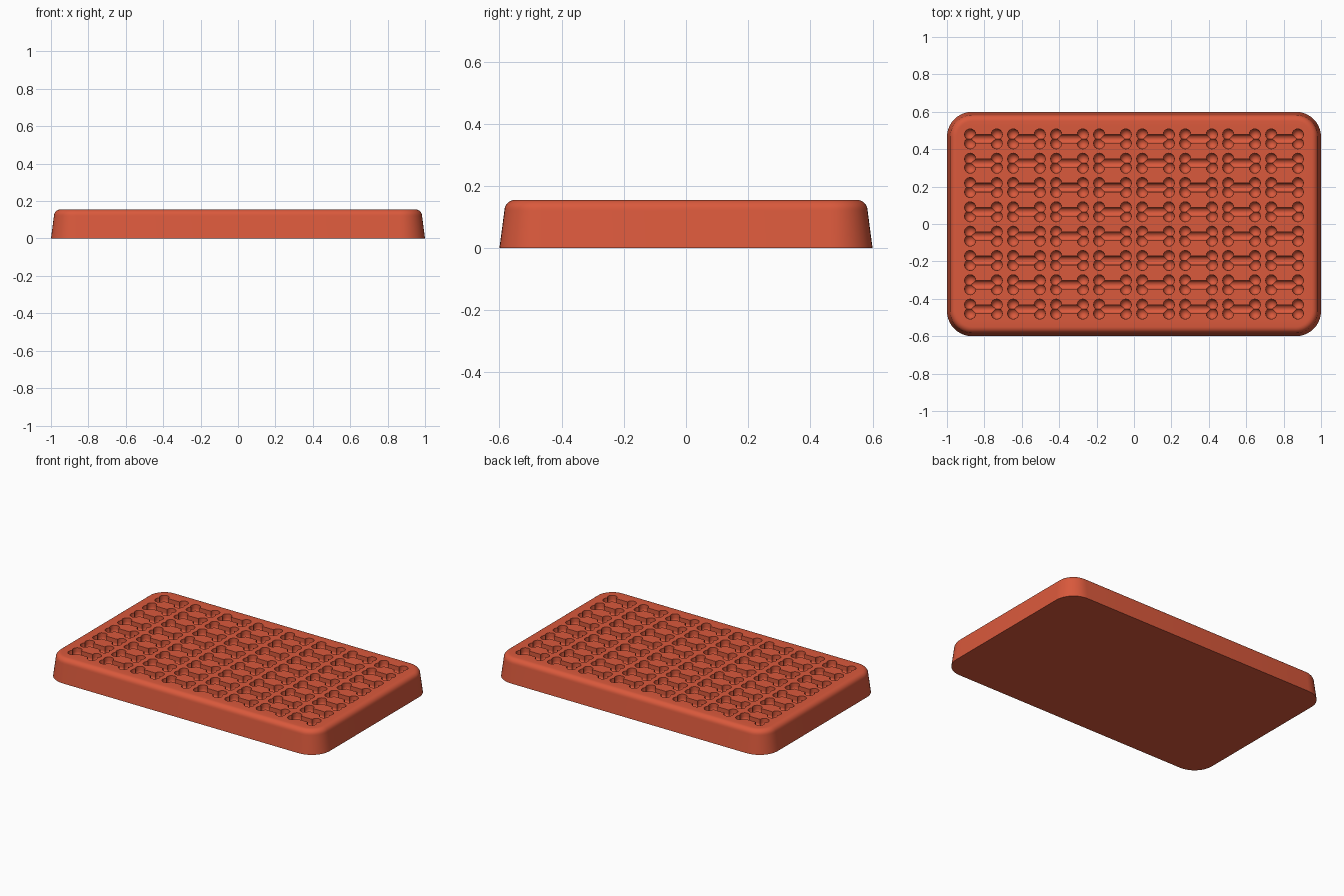
import bpy, bmesh
from math import pi, sin, cos, radians
from mathutils import Matrix

if "Cube" in bpy.data.objects:
    bpy.data.objects.remove(bpy.data.objects["Cube"], do_unlink=True)

HEIGHT = 0.155
HALF_X, HALF_Y, CORNER = 1.0, 0.6, 0.135
COUNT, PITCH_X, PITCH_Y = 8, 0.23, 0.13
CELL_DEPTH = 0.1

red = bpy.data.materials.new("brick red silicone")
red.use_nodes = True
red.diffuse_color = (0.70, 0.10, 0.045, 1)
red.node_tree.nodes["Principled BSDF"].inputs["Base Color"].default_value = red.diffuse_color


def rounded_outline(hx, hy, r, steps):
    """Counter-clockwise rounded rectangle."""
    pts = []
    for q, (sx, sy) in enumerate([(1, 1), (-1, 1), (-1, -1), (1, -1)]):
        for i in range(steps + 1):
            a = (q + i / steps) * pi / 2
            pts.append((sx * (hx - r) + r * cos(a), sy * (hy - r) + r * sin(a)))
    return pts


def loft(bm, sections):
    """Skin a stack of (outline, z) sections, close the bottom, return the top ring."""
    rings = [[bm.verts.new((x, y, z)) for x, y in pts] for pts, z in sections]
    n = len(rings[0])
    for low, high in zip(rings, rings[1:]):
        for i in range(n):
            j = (i + 1) % n
            bm.faces.new((low[i], low[j], high[j], high[i]))
    bm.faces.new(rings[0][::-1])
    return rings[-1]


def make_object(name, bm):
    mesh = bpy.data.meshes.new(name)
    bm.to_mesh(mesh)
    bm.free()
    mesh.materials.append(red)
    obj = bpy.data.objects.new(name, mesh)
    bpy.context.collection.objects.link(obj)
    return obj


def activate(obj):
    bpy.ops.object.select_all(action='DESELECT')
    obj.select_set(True)
    bpy.context.view_layer.objects.active = obj


# Tray body: drafted sides and a rounded top rim
bm = bmesh.new()
levels = [(0, 0)]
draft, fillet, steps = 0.016, 0.034, 10
for i in range(7):
    a = i / 6 * pi / 2
    levels.append((draft + fillet * (1 - cos(a)), HEIGHT - fillet * (1 - sin(a))))
rim = loft(bm, [(rounded_outline(HALF_X - d, HALF_Y - d, CORNER - d, steps), z)
                for d, z in levels])

# Flat border between the rim and the field of cavities
field_x, field_y = COUNT * PITCH_X / 2, COUNT * PITCH_Y / 2
corners = [bm.verts.new((sx * field_x, sy * field_y, HEIGHT))
           for sx, sy in ((1, 1), (-1, 1), (-1, -1), (1, -1))]
for q, corner in enumerate(corners):
    arc = rim[q * (steps + 1):(q + 1) * (steps + 1)]
    for v, w in zip(arc, arc[1:]):
        bm.faces.new((v, w, corner))
    following = rim[(q + 1) * (steps + 1) % len(rim)]
    bm.faces.new((arc[-1], following, corners[(q + 1) % 4], corner))
tray = make_object("tray_body", bm)
activate(tray)
bpy.ops.object.shade_smooth_by_angle(angle=radians(35))


def pocket(name, x, y, hx, r, floor):
    """Round-bottomed cutter with a straight upper wall."""
    bm = bmesh.new()
    sections = []
    for i in range(6):
        a = radians(8 + 82 * i / 5)
        s = sin(a)
        pts = [(px + x, py + y) for px, py in rounded_outline(hx + r * s, r * s, r * s, 4)]
        sections.append((pts, floor + r * (1 - cos(a))))
    sections.append((pts, HEIGHT + 0.02))
    bm.faces.new(loft(bm, sections))
    bmesh.ops.remove_doubles(bm, verts=bm.verts, dist=0.00001)
    obj = make_object(name, bm)
    obj.hide_render = True
    return obj


# One cell of the field, cut by a shaft and four knobs
bm = bmesh.new()
bmesh.ops.create_cube(bm, size=1, matrix=Matrix.Translation((0, 0, HEIGHT - CELL_DEPTH / 2))
                      @ Matrix.Diagonal((PITCH_X, PITCH_Y, CELL_DEPTH, 1)))
cell = make_object("bone_cavities", bm)
activate(cell)
cutters = [pocket("shaft_cutter", 0, 0, 0.050, 0.023, HEIGHT - 0.05)]
for sx in (-1, 1):
    for sy in (-1, 1):
        cutters.append(pocket("knob_cutter", sx * 0.071, sy * 0.0235, 0, 0.030, HEIGHT - 0.056))
for cutter in cutters:
    cut = cell.modifiers.new("cut", 'BOOLEAN')
    cut.operation = 'DIFFERENCE'
    cut.solver = 'EXACT'
    cut.object = cutter
    bpy.ops.object.modifier_apply(modifier=cut.name)
    bpy.data.objects.remove(cutter, do_unlink=True)

# Keep only the top surface and the cavity, placed in the first corner
bm = bmesh.new()
bm.from_mesh(cell.data)
hidden = []
for f in bm.faces:
    c = f.calc_center_median()
    if (abs(c.x) > PITCH_X / 2 - 0.001 or abs(c.y) > PITCH_Y / 2 - 0.001
            or c.z < HEIGHT - CELL_DEPTH + 0.001):
        hidden.append(f)
bmesh.ops.delete(bm, geom=hidden, context='FACES')
bmesh.ops.translate(bm, verts=bm.verts,
                    vec=(PITCH_X / 2 - field_x, PITCH_Y / 2 - field_y, 0))
bm.to_mesh(cell.data)
bm.free()
bpy.ops.object.shade_smooth_by_angle(angle=radians(35))

# Repeat the cell in columns and rows
for offset in ((PITCH_X, 0, 0), (0, PITCH_Y, 0)):
    arr = cell.modifiers.new("repeat", 'ARRAY')
    arr.count = COUNT
    arr.use_relative_offset = False
    arr.use_constant_offset = True
    arr.constant_offset_displace = offset
